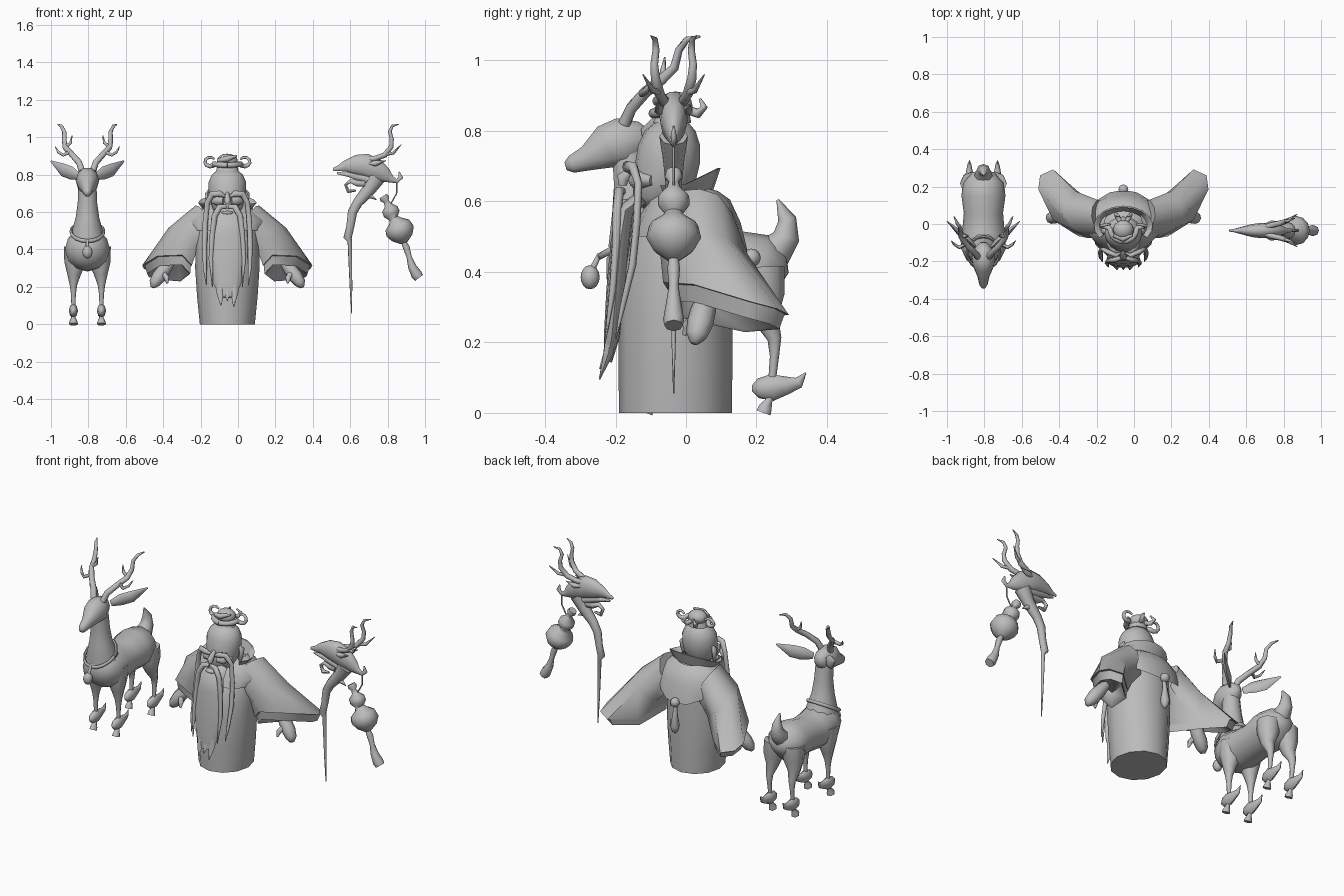
import bpy, bmesh, math
from mathutils import Vector

GREY = bpy.data.materials.new("plain grey")
GREY.diffuse_color = (0.5, 0.5, 0.5, 1)


def make(name, rings, cap=True):
    """Skin a list of equal-length point rings into one mesh object."""
    bm = bmesh.new()
    vs = [[bm.verts.new(p) for p in r] for r in rings]
    n = len(vs[0])
    for a, b in zip(vs, vs[1:]):
        for i in range(n):
            j = (i + 1) % n
            bm.faces.new((a[i], a[j], b[j], b[i]))
    if cap:
        bm.faces.new(vs[0][::-1])
        bm.faces.new(vs[-1])
    bmesh.ops.recalc_face_normals(bm, faces=bm.faces)
    me = bpy.data.meshes.new(name)
    bm.to_mesh(me)
    bm.free()
    me.materials.append(GREY)
    ob = bpy.data.objects.new(name, me)
    bpy.context.collection.objects.link(ob)
    return ob


def sweep(name, pts, n=8, ref=(1, 0, 0), wide=1.0):
    """Tube through (x, y, z, radius) points, stretched by wide along ref."""
    ps, ref, rings = [Vector(p[:3]) for p in pts], Vector(ref), []
    for k, p in enumerate(ps):
        t = (ps[min(k + 1, len(ps) - 1)] - ps[max(k - 1, 0)]).normalized()
        u = (ref - t * ref.dot(t)).normalized()
        v, r = t.cross(u), pts[k][3]
        rings.append([p + u * (r * wide * math.cos(2 * math.pi * i / n))
                      + v * (r * math.sin(2 * math.pi * i / n)) for i in range(n)])
    return make(name, rings)


def lathe(name, prof, cx, n=12, cap=True):
    """Stacked ellipses from (z, rx, ry, cy) rows."""
    return make(name, [[(cx + rx * math.cos(2 * math.pi * i / n),
                         cy + ry * math.sin(2 * math.pi * i / n), z)
                        for i in range(n)] for z, rx, ry, cy in prof], cap)


def ball(name, c, r, n=10):
    prof = [(c[2] + r[2] * math.sin(a), r[0] * math.cos(a) + .001, r[1] * math.cos(a) + .001, c[1])
            for a in [math.pi * (k / 8 - .5) for k in range(9)]]
    return lathe(name, prof, c[0], n)


def pair(name, cx, pts, axis=0, **kw):
    """Two sweeps mirrored about cx on the chosen axis; pts are offsets from cx there."""
    for s, side in ((-1, "left"), (1, "right")):
        q = []
        for p in pts:
            p = list(p)
            p[axis] = cx + s * p[axis]
            q.append(p)
        k = dict(kw)
        if "ref" in k:
            r = list(k["ref"])
            r[axis] *= s
            k["ref"] = r
        sweep(f"{side}_{name}", q, **k)


# ---------- deer ----------
D = -.805
sweep("deer_body", [(D, -.225, .41, .03), (D, -.195, .41, .085), (D, -.13, .40, .115), (D, -.04, .39, .108),
                    (D, .06, .395, .10), (D, .15, .405, .112), (D, .22, .40, .105),
                    (D, .265, .39, .065), (D, .28, .38, .02)], n=12, wide=1.05)
sweep("deer_neck", [(D, -.12, .40, .10), (D, -.14, .49, .085), (D, -.15, .57, .063),
                    (D, -.155, .65, .052), (D, -.165, .76, .048)], n=10)
sweep("deer_head", [(D, -.10, .785, .02), (D, -.125, .78, .05), (D, -.18, .768, .074), (D, -.225, .755, .066),
                    (D, -.28, .722, .038), (D, -.325, .705, .026), (D, -.342, .70, .012)], n=10, wide=.85)
sweep("deer_tail", [(D, .21, .43, .05), (D, .255, .46, .05), (D, .285, .50, .038),
                    (D, .287, .55, .026), (D, .26, .605, .004)], n=8)
pair("ear", D, [(.045, -.12, .79, .008), (.085, -.08, .808, .015), (.13, -.045, .825, .015),
                (.195, .015, .872, .002)], n=8, ref=(.2, .3, -1), wide=2.4)
pair("antler", D, [(.03, -.175, .82, .018), (.045, -.155, .865, .017), (.085, -.115, .91, .016), (.118, -.07, .945, .015),
                   (.124, -.033, .98, .013), (.124, -.02, 1.03, .011), (.14, .003, 1.06, .009),
                   (.157, .04, 1.068, .003)], ref=(0, 1, .3))
pair("antler_outer_prong", D, [(.095, -.108, .92, .011), (.13, -.125, .905, .010),
                               (.155, -.11, .92, .008), (.172, -.09, .95, .002)], n=6, ref=(0, 1, 0))
pair("antler_inner_prong", D, [(.115, -.065, .95, .011), (.09, -.065, .97, .009),
                               (.082, -.06, 1.01, .002)], n=6, ref=(0, 1, 0))
# legs with plumed ankles and hooves
for part, y, back in (("front", -.09, 0), ("hind", .215, .03)):
    pair(part + "_leg", D, [(.06, y, .41, .065), (.066, y + back * .2, .33, .058), (.072, y + back * .4, .265, .036),
                            (.075, y + back * 1.2, .21, .020), (.075, y + back * 1.2, .16, .013),
                            (.075, y + back, .10, .011)])
    yb = y + back
    pair(part + "_ankle_plume", D, [(.075, yb - .058, .07, .008), (.075, yb - .04, .07, .028), (.075, yb, .072, .038),
                                    (.075, yb + .04, .078, .026), (.075, yb + .075, .086, .016),
                                    (.075, yb + .095, .114, .002)], wide=.65)
    pair(part + "_hoof", D, [(.075, yb, .06, .012), (.075, yb - .01, .035, .012), (.075, yb - .02, .014, .022),
                             (.075, yb - .025, 0, .024)], n=6)
# necklace and bell
sweep("deer_necklace", [(D + .088 * math.cos(a), -.15 + (.082 + .012 * (math.sin(a) < 0)) * math.sin(a),
                         .495 + .05 * math.sin(a), .008)
                        for a in [math.tau * k / 16 for k in range(17)]], n=6, ref=(0, 0, 1), wide=1.3)
ball("deer_bell", (D, -.272, .385), (.026, .026, .034), 8)
sweep("deer_bell_link", [(D, -.245, .45, .008), (D, -.265, .41, .01)], n=6)

# ---------- old man ----------
M = -.057
lathe("robe", [(0, .147, .16, -.03), (.15, .162, .162, -.03), (.3, .172, .162, -.03), (.42, .17, .155, -.025),
               (.52, .165, .135, -.01), (.60, .13, .10, .01), (.64, .07, .06, 0)], M)
# shoulder cape dipping at the back
cape = []
for rx, ry, zf, zb in ((.10, .08, .64, .63), (.15, .115, .61, .605), (.215, .145, .55, .54), (.19, .172, .50, .43)):
    cape.append([(M + rx * math.cos(a), .01 + ry * math.sin(a),
                  zf + (zb - zf) * max(0, math.sin(a)) ** 2) for a in [math.tau * k / 16 for k in range(16)]])
make("shoulder_cape", cape, cap=False)
# standing collar, flared at the nape and open at the front
ARC = [math.pi * (-.2 + 1.4 * k / 12) for k in range(13)]


def collar_row(r, ry, z, lift):
    return [(M + r * math.cos(a), -.01 + ry * math.sin(a), z + lift * max(0, math.sin(a))) for a in ARC]


inner, outer = ([collar_row(.115 + d, .07 + d, .605, 0), collar_row(.15 + d, .10 + d, .645, .05)]
                for d in (0, .008))
make("collar", [list(ring) for ring in zip(outer[0], outer[1], inner[1], inner[0])])
# sleeves: shoulder, elbow and cuff rings of seven points, then a cuff band folded inside
RINGS = [[(.10, -.08, .57), (.15, -.03, .63), (.17, .04, .635), (.165, .09, .62), (.14, .13, .57), (.10, .11, .46),
          (.10, -.05, .46)],
         [(.19, -.075, .47), (.265, -.03, .535), (.315, .04, .515), (.31, .11, .50), (.255, .175, .45),
          (.17, .12, .375), (.16, -.03, .40)],
         [(.24, -.065, .37), (.375, .02, .365), (.455, .185, .315), (.445, .26, .295), (.375, .292, .278),
          (.25, .18, .268), (.19, -.03, .315)]]


def around(ring, s, shift):
    c = sum((Vector(p) for p in ring), Vector()) / len(ring)
    return [c + (Vector(p) - c) * s + Vector(shift) for p in ring]


RINGS += [around(RINGS[2], .93, (-.005, 0, 0)), around(RINGS[2], .87, (-.01, -.005, -.045)),
          around(RINGS[2], .80, (-.01, -.005, -.04)), around(RINGS[2], .55, (-.035, -.025, .03))]
for s, side in ((-1, "left"), (1, "right")):
    make(side + "_sleeve", [[(M + s * x, y, z) for x, y, z in r] for r in RINGS])
pair("hand", M, [(.30, .06, .34, .025), (.335, .05, .295, .036), (.365, .04, .255, .038),
                 (.39, .03, .22, .030), (.40, .022, .198, .012)], ref=(1, 0, .6))
pair("thumb", M, [(.345, .035, .275, .018), (.325, .005, .25, .016), (.322, -.005, .22, .006)], n=6)

# head with a high brow
lathe("head", [(.58, .04, .04, -.08), (.61, .075, .075, -.075), (.66, .092, .09, -.062), (.71, .10, .092, -.052),
               (.76, .10, .088, -.048), (.80, .083, .072, -.045), (.825, .052, .046, -.04),
               (.835, .015, .015, -.04)], M, 16)
sweep("nose", [(M, -.14, .70, .010), (M, -.18, .665, .018), (M, -.18, .645, .012)], n=8)
pair("cheek", M, [(.02, -.145, .66, .02), (.05, -.135, .66, .028), (.08, -.095, .66, .015)], ref=(0, 0, 1))
pair("ear_lobe", M, [(.095, -.04, .72, .008), (.107, -.035, .70, .02), (.105, -.04, .66, .018),
                     (.10, -.045, .62, .006)], n=8, wide=.6)
pair("eyebrow", M, [(.012, -.155, .683, .006), (.04, -.168, .698, .013), (.08, -.15, .697, .014),
                    (.107, -.135, .65, .011), (.118, -.14, .54, .011), (.122, -.152, .42, .011), (.12, -.18, .30, .008),
                    (.112, -.20, .21, .002)], n=8, ref=(.8, 0, 1), wide=1.3)
pair("mustache", M, [(.008, -.18, .628, .010), (.04, -.19, .628, .014), (.068, -.195, .58, .013),
                     (.08, -.198, .48, .012), (.088, -.208, .35, .010), (.08, -.23, .20, .002)],
     n=8, ref=(.8, 0, 1), wide=1.2)
ball("mouth", (M, -.175, .595), (.032, .022, .012), 8)
# beard: broad lock ending in points
sweep("beard", [(M, -.125, .61, .022), (M, -.172, .575, .026), (M, -.187, .48, .027), (M, -.198, .35, .028),
                (M, -.21, .22, .023), (M, -.222, .145, .012)], n=12, wide=3.3)
for dx, z, w in ((-.038, .10, 1.3), (0, .125, 1.2), (.038, .095, 1.3)):
    sweep("beard_point", [(M + dx, -.205, .27, .018), (M + dx, -.22, .17, .016), (M + dx * .9, -.245, z, .002)],
          n=6, wide=w)
# topknot, band and curled ribbons
lathe("hair_band", [(.822, .06, .055, -.04), (.85, .05, .045, -.035), (.852, .03, .03, -.035)], M, 12)
ball("topknot", (M, -.03, .872), (.055, .05, .04))
for s, side in ((-1, "left"), (1, "right")):
    curl = [(M + s * .07 * math.sin(a), -.03 - .062 * math.cos(a), .85 + .004 * a, .015)
            for a in [math.pi * .5 * k / 5 for k in range(6)]]
    curl += [(M + s * (.092 + .028 * math.sin(a)), -.02 + .02 * k / 7, .869 - .024 * math.cos(a), .013 - .001 * k)
             for k, a in enumerate([math.pi * (-.2 + 1.5 * j / 7) for j in range(8)])]
    sweep(side + "_hair_ribbon", curl, n=8, ref=(0, .7, .7))
pair("back_curl", M, [(.01, .0, .86, .012), (.03, .035, .85, .014), (.04, .052, .868, .010), (.02, .04, .89, .004)],
     n=8, ref=(1, 0, .2))
sweep("hair_pin", [(M - .05, -.06, .875, .012), (M, -.08, .885, .016), (M + .05, -.06, .90, .006)], n=8, ref=(0, 0, 1))
# pendant on the back
ball("back_bead", (M, .185, .44), (.026, .026, .026), 8)
sweep("back_tassel", [(M, .18, .42, .010), (M, .185, .37, .014), (M, .185, .30, .026), (M, .185, .27, .018),
                      (M, .185, .255, .004)], n=8)

# ---------- staff ----------
S = -.035
sweep("staff_pole", [(.608, S, .055, .002), (.604, S, .20, .007), (.598, S, .44, .012), (.586, S, .462, .022),
                     (.60, S, .52, .021), (.612, S, .60, .025), (.64, S, .65, .027), (.70, S, .72, .036),
                     (.74, S, .785, .048)], n=8, ref=(0, 1, 0), wide=.85)
sweep("staff_head", [(.508, S, .828, .008), (.535, S, .833, .015), (.575, S, .846, .032), (.63, S, .852, .056),
                     (.68, S, .85, .066), (.74, S, .825, .062), (.79, S, .795, .040), (.82, S, .775, .020),
                     (.85, S, .765, .012), (.87, S, .785, .014), (.862, S, .815, .004)],
      n=10, ref=(0, 1, 0), wide=.62)
sweep("staff_jaw", [(.53, S, .808, .006), (.59, S, .80, .014), (.66, S, .785, .026), (.72, S, .77, .03)], n=6, ref=(0, 1, 0))
sweep("staff_chin_curl", [(.68, S, .755, .024), (.635, S, .755, .02), (.60, S, .765, .012), (.575, S, .745, .010),
                          (.59, S, .71, .012), (.63, S, .715, .006)], n=6, ref=(0, 1, 0))
sweep("staff_thorn", [(.67, S, .69, .02), (.71, S, .685, .014), (.74, S, .665, .002)], n=6, ref=(0, 1, 0))
pair("staff_antler", S, [(.68, .01, .88, .013), (.73, .028, .885, .015), (.785, .04, .905, .015), (.82, .052, .95, .013),
                         (.822, .055, .99, .011), (.812, .05, 1.03, .010), (.825, .053, 1.06, .008), (.86, .065, 1.07, .002)],
     axis=1, n=8, ref=(.1, 1, 0))
pair("staff_antler_prong", S, [(.79, .042, .91, .011), (.83, .06, .915, .009), (.872, .087, .96, .002)],
     axis=1, n=6, ref=(.1, 1, .3))
pair("staff_ear", S, [(.70, .03, .86, .008), (.735, .04, .86, .016), (.79, .045, .875, .002)], axis=1, n=6, ref=(0, 0, 1))
sweep("cord", [(.85, S, .775, .004), (.848, S, .70, .004), (.815, S, .64, .004)], n=6, ref=(0, 1, 0))
# tilted gourd and tassel
sweep("gourd", [(.775, S, .685, .022), (.785, S, .67, .026), (.793, S, .655, .014), (.803, S, .638, .020),
                (.812, S, .615, .044), (.822, S, .59, .045), (.832, S, .567, .026), (.84, S, .555, .034),
                (.852, S, .53, .070), (.867, S, .497, .078), (.878, S, .463, .058), (.888, S, .435, .02)],
      n=12, ref=(0, 1, 0))
sweep("gourd_tassel", [(.885, S, .44, .014), (.90, S, .41, .018), (.915, S, .36, .014), (.93, S, .31, .022),
                       (.955, S, .265, .03), (.968, S, .248, .026)], n=8, ref=(0, 1, 0))

# smooth shading that keeps sharp folds
bpy.ops.object.select_all(action='SELECT')
bpy.context.view_layer.objects.active = bpy.data.objects["robe"]
bpy.ops.object.shade_smooth_by_angle(angle=math.radians(62))
